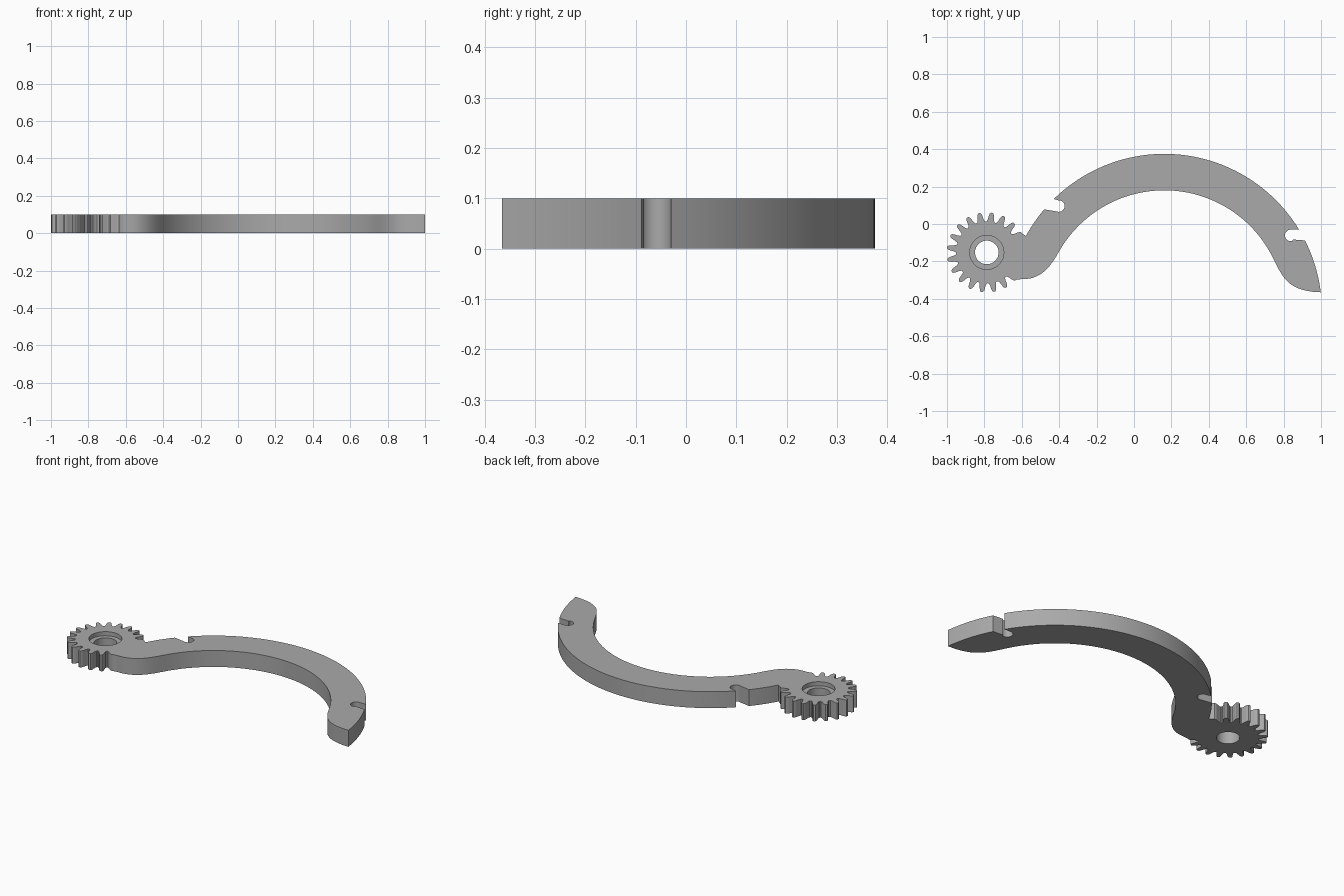
import bpy, bmesh
from math import cos, sin, radians
from mathutils import Vector, geometry

cube = bpy.data.objects.get("Cube")
if cube:
    bpy.data.objects.remove(cube, do_unlink=True)

THICK = 0.1
GEAR = Vector((-0.787, -0.152))
ARC = Vector((0.162, -0.468))
R_OUT, R_IN = 0.843, 0.648
TEETH, FIRST = 20, 28.8

grey = bpy.data.materials.new("grey metal")
grey.use_nodes = True
colour = (0.4, 0.4, 0.4, 1)
grey.diffuse_color = colour
grey.node_tree.nodes["Principled BSDF"].inputs["Base Color"].default_value = colour


def polar(centre, r, deg):
    return centre + Vector((cos(radians(deg)), sin(radians(deg)))) * r


def arc(centre, r, a, b, n):
    return [polar(centre, r, a + (b - a) * i / n) for i in range(n + 1)]


def bezier(a, b, c, d, n=14):
    pts = geometry.interpolate_bezier(*[Vector(p).to_3d() for p in (a, b, c, d)], n)
    return [p.to_2d() for p in pts]


def prism(name, points, z0, z1):
    bm = bmesh.new()
    face = bm.faces.new([bm.verts.new((p.x, p.y, z0)) for p in points])
    side = bmesh.ops.extrude_face_region(bm, geom=[face])
    top = [v for v in side["geom"] if isinstance(v, bmesh.types.BMVert)]
    bmesh.ops.translate(bm, verts=top, vec=(0, 0, z1 - z0))
    bmesh.ops.recalc_face_normals(bm, faces=bm.faces)
    mesh = bpy.data.meshes.new(name)
    bm.to_mesh(mesh)
    bm.free()
    mesh.materials.append(grey)
    obj = bpy.data.objects.new(name, mesh)
    bpy.context.collection.objects.link(obj)
    return obj


# Gear teeth: half profile as (angle offset, radius), mirrored for each tooth
half = [(-9, .164), (-6.8, .167), (-5.2, .178), (-4.2, .193), (-3, .207), (-1.5, .213)]
tooth = half + [(0, .214)] + [(-a, r) for a, r in reversed(half[1:])]
outline = []
for k in range(17):
    mid = FIRST + k * 360 / TEETH
    for a, r in tooth:
        if not (k == 0 and a < 0) and not (k == 16 and a > 0):
            outline.append(polar(GEAR, r, mid + a))

# Underside of arm: gear blend, inner arc, flared tip
start, end = polar(ARC, R_IN, 151), polar(ARC, R_IN, 30)
outline += bezier((-.605, -.295), (-.5, -.299), (-.45, -.233), start)
outline += arc(ARC, R_IN, 151, 30, 48)[1:]
outline += bezier(end, (.79, -.264), (.80, -.36), polar(ARC, R_OUT, 7))[1:]

# Outer arc, interrupted by two round-bottomed notches
outline += arc(ARC, R_OUT, 7, 26.8, 10)[1:]
outline += [Vector((.85, -.083))] + arc(Vector((.838, -.061)), .031, 285, 80, 14)
outline += arc(ARC, R_OUT, 31.3, 134.5, 56)
outline += arc(Vector((-.402, .096)), .031, 95, -105, 14) + [Vector((-.43, .07))]
outline += arc(ARC, R_OUT, 139.6, 151.4, 6)
part = prism("geared_arm", outline, 0, THICK)

# Bore and shallow counterbore
for label, radius, floor in (("bore", .063, -.05), ("counterbore", .091, .075)):
    cutter = prism(label + "_cutter", arc(GEAR, radius, 0, 360 - 7.5, 47), floor, .15)
    cutter.hide_render = True
    mod = part.modifiers.new(label, 'BOOLEAN')
    mod.operation, mod.solver, mod.object = 'DIFFERENCE', 'EXACT', cutter
    bpy.context.view_layer.objects.active = part
    bpy.ops.object.modifier_apply(modifier=mod.name)
    bpy.data.objects.remove(cutter, do_unlink=True)

bpy.ops.object.select_all(action='DESELECT')
part.select_set(True)
bpy.context.view_layer.objects.active = part
bpy.ops.object.shade_smooth_by_angle(angle=radians(35))
